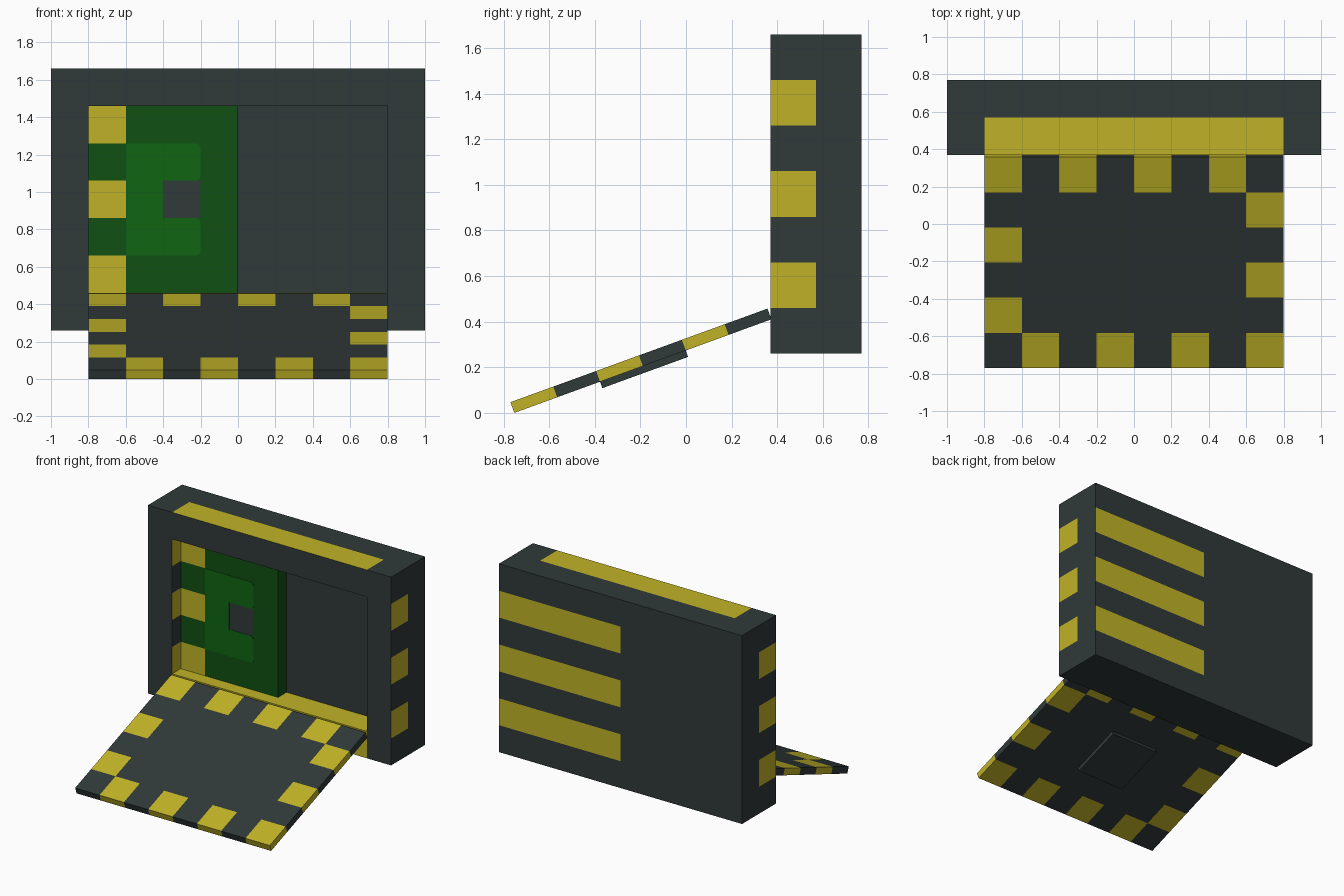
import bpy, bmesh, math
from mathutils import Vector

cube = bpy.data.objects.get("Cube")
if cube:
    bpy.data.objects.remove(cube, do_unlink=True)


def material(name, rgb):
    m = bpy.data.materials.new(name)
    m.use_nodes = True
    m.diffuse_color = (*rgb, 1)
    m.node_tree.nodes["Principled BSDF"].inputs["Base Color"].default_value = (*rgb, 1)
    return m


CHARCOAL, YELLOW, DARK_GREEN, GREEN = range(4)
MATERIALS = [material("charcoal", (0.030, 0.041, 0.041)),
             material("hazard yellow", (0.53, 0.45, 0.02)),
             material("dark green", (0.005, 0.08, 0.006)),
             material("mid green", (0.005, 0.13, 0.006))]


def finish(name, bm):
    mesh = bpy.data.meshes.new(name)
    bm.to_mesh(mesh)
    bm.free()
    for m in MATERIALS:
        mesh.materials.append(m)
    ob = bpy.data.objects.new(name, mesh)
    bpy.context.scene.collection.objects.link(ob)
    return ob


def steps(start, count, size=0.2):
    return [start + size * i for i in range(count + 1)]


def cell_part(name, axes, paint, hollow=lambda c: False):
    """Outer skin of a grid of cells; paint(centre, normal) picks each face colour."""
    bm = bmesh.new()
    size = [len(a) - 1 for a in axes]
    verts = {}

    def centre(cell):
        return Vector([(a[i] + a[i + 1]) / 2 for a, i in zip(axes, cell)])

    def solid(cell):
        return all(0 <= i < n for i, n in zip(cell, size)) and not hollow(centre(cell))

    def vert(key):
        if key not in verts:
            verts[key] = bm.verts.new([a[i] for a, i in zip(axes, key)])
        return verts[key]

    cells = [(i, j, k) for i in range(size[0]) for j in range(size[1]) for k in range(size[2])]
    for cell in filter(solid, cells):
        for axis in range(3):
            u, v = (axis + 1) % 3, (axis + 2) % 3
            for side in (0, 1):
                near = list(cell)
                near[axis] += 2 * side - 1
                if solid(near):
                    continue
                ring = []
                for du, dv in ((0, 0), (1, 0), (1, 1), (0, 1)):
                    key = list(cell)
                    key[axis] += side
                    key[u] += du
                    key[v] += dv
                    ring.append(vert(tuple(key)))
                face = bm.faces.new(ring if side else ring[::-1])
                normal = Vector((0, 0, 0))
                normal[axis] = 2 * side - 1
                face.material_index = paint(centre(cell), normal)
    return finish(name, bm)


FRONT, BASE = 0.37, 0.26


def row(z):
    return int((z - BASE) / 0.2)


# Thick frame with a shallow recess in its front
def in_opening(c):
    return abs(c.x) < 0.8 and c.y < FRONT + 0.2 and 0.46 < c.z < 1.46


def frame_paint(c, n):
    striped = row(c.z) in (1, 3, 5)
    front_half = c.y < FRONT + 0.2
    inside = abs(c.x) < 0.8
    if n.x and front_half and striped:
        return YELLOW
    if n.y > 0 and c.x > 0 and striped:
        return YELLOW
    sill = c.z < 0.46
    if n.z and front_half and inside and not (sill and n.z < 0):
        return YELLOW
    if n.y < 0 and front_half and inside and sill:
        return YELLOW
    return CHARCOAL


cell_part("frame", (steps(-1, 10), steps(FRONT, 2), steps(BASE, 7)), frame_paint, in_opening)


# Sliding panel inside the recess
def panel_paint(c, n):
    if n.y < 0:
        if c.x < -0.6:
            return YELLOW if row(c.z) in (1, 3, 5) else DARK_GREEN
        if -0.4 < c.x < -0.2 and row(c.z) == 3:
            return CHARCOAL
    return DARK_GREEN


cell_part("inner_panel", (steps(-0.8, 4), [FRONT + 0.1, FRONT + 0.2], steps(0.46, 5)), panel_paint)

# Bracket marking on the panel, with softened right-hand corners
bm = bmesh.new()
outline = [(-0.6, 0.66), (-0.2, 0.66), (-0.2, 0.86), (-0.4, 0.86),
           (-0.4, 1.06), (-0.2, 1.06), (-0.2, 1.26), (-0.6, 1.26)]
face = bm.faces.new([bm.verts.new((x, FRONT + 0.097, z)) for x, z in outline])
tips = [v for v in bm.verts if v.co.x > -0.3]
bmesh.ops.bevel(bm, geom=tips, offset=0.025, segments=3, profile=0.5, affect='VERTICES')
extruded = bmesh.ops.extrude_face_region(bm, geom=bm.faces[:])
bmesh.ops.translate(bm, vec=(0, 0.003, 0),
                    verts=[g for g in extruded["geom"] if isinstance(g, bmesh.types.BMVert)])
bmesh.ops.recalc_face_normals(bm, faces=bm.faces)
for f in bm.faces:
    f.material_index = GREEN
finish("panel_marking", bm)


# Lowered hatch with a checkered border
def hatch_paint(c, n):
    col, line = int((c.x + 0.8) / 0.2), int(c.y / 0.2)
    border = col in (0, 7) or line in (0, 5)
    return YELLOW if border and (col + line) % 2 else CHARCOAL


hatch = cell_part("hatch", (steps(-0.8, 8), steps(0, 6), [0, 0.05]), hatch_paint)

# Pad under the hatch
pad = cell_part("hatch_pad", ([-0.2, 0.2], [0.4, 0.8], [-0.03, 0]), lambda c, n: CHARCOAL)

for ob in (hatch, pad):
    ob.rotation_euler.x = math.radians(20)
    ob.location = (0, -0.753, 0)
